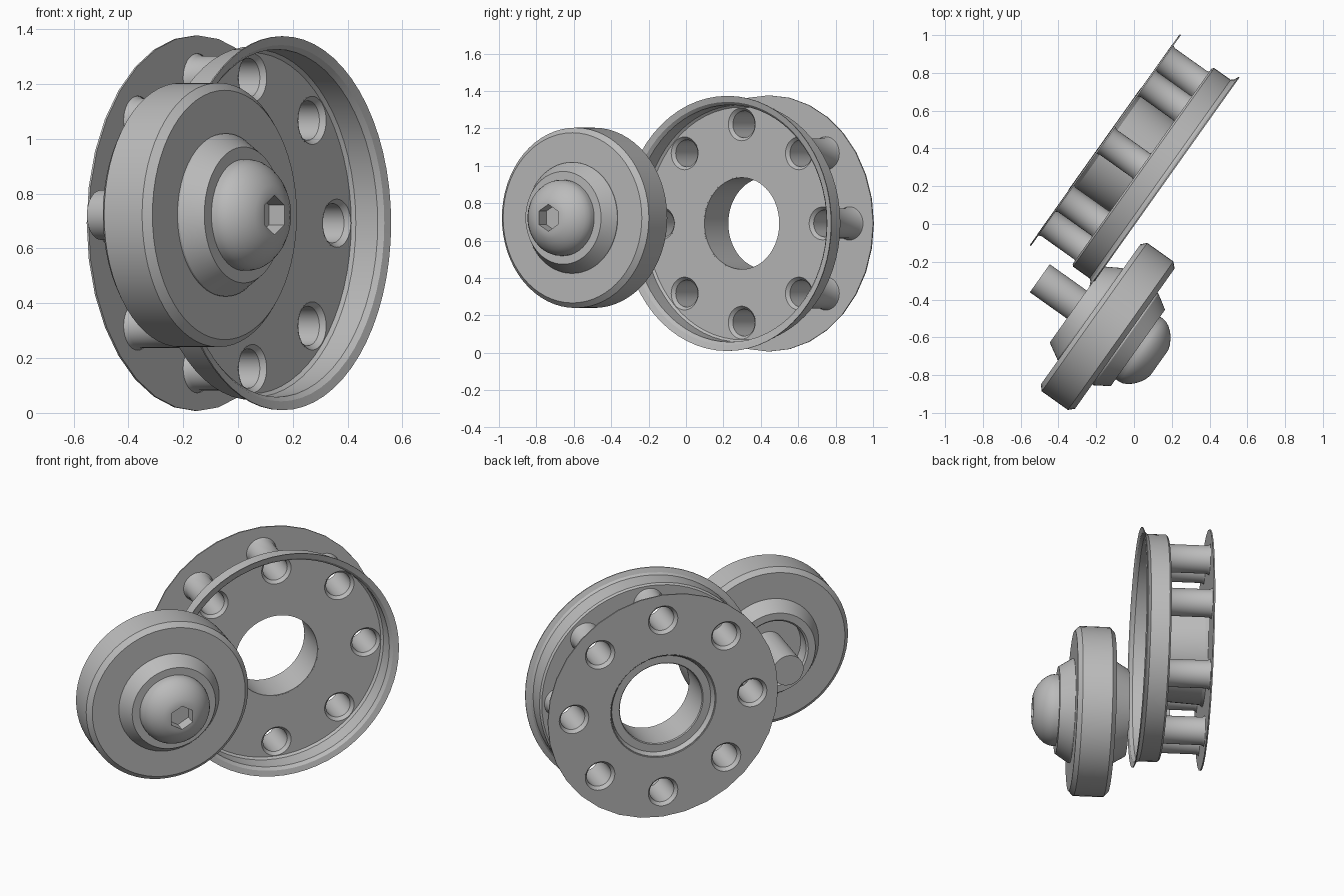
import bpy, bmesh
from math import sin, cos, pi, radians
from mathutils import Matrix, Vector

if "Cube" in bpy.data.objects:
    bpy.data.objects.remove(bpy.data.objects["Cube"])

steel = bpy.data.materials.new("grey_steel")
GREY = (0.5, 0.5, 0.5, 1)
steel.use_nodes = True
steel.diffuse_color = GREY
steel.node_tree.nodes["Principled BSDF"].inputs["Base Color"].default_value = GREY

# Both assemblies share one tilted axis: local z runs along it, local y is up
TILT = radians(35.4)
ACROSS = Vector((sin(TILT), cos(TILT), 0))
AXIS = Vector((cos(TILT), -sin(TILT), 0))


def frame(shift, height):
    m = Matrix((ACROSS, Vector((0, 0, 1)), AXIS)).transposed().to_4x4()
    m.translation = ACROSS * shift + Vector((0, 0, height))
    return m


def add_lathe(bm, profile, sides, closed=False, centre=(0, 0), phase=0.0):
    """Turn a (radius, height) profile; closed joins its ends, else they are capped."""
    rings = []
    for r, h in profile:
        angles = [phase + 2 * pi * i / sides for i in range(sides)]
        rings.append([bm.verts.new((centre[0] + r * cos(t), centre[1] + r * sin(t), h))
                      for t in angles])
    pairs = list(zip(rings, rings[1:]))
    if closed:
        pairs.append((rings[-1], rings[0]))
    else:
        bm.faces.new(rings[0])
        bm.faces.new(rings[-1])
    for a, b in pairs:
        for i in range(sides):
            j = (i + 1) % sides
            bm.faces.new((a[i], a[j], b[j], b[i]))


def finish(name, bm, place):
    bmesh.ops.recalc_face_normals(bm, faces=bm.faces)
    mesh = bpy.data.meshes.new(name)
    bm.to_mesh(mesh)
    bm.free()
    mesh.materials.append(steel)
    obj = bpy.data.objects.new(name, mesh)
    obj.matrix_world = place
    bpy.context.collection.objects.link(obj)
    return obj


def lathe(name, place, profile, sides=64, **kw):
    bm = bmesh.new()
    add_lathe(bm, profile, sides, **kw)
    return finish(name, bm, place)


def cut(target, cutter):
    cutter.hide_render = True
    mod = target.modifiers.new("cut", "BOOLEAN")
    mod.operation = "DIFFERENCE"
    mod.solver = "EXACT"
    mod.object = cutter
    bpy.context.view_layer.update()
    bpy.context.view_layer.objects.active = target
    bpy.ops.object.modifier_apply(modifier=mod.name)
    bpy.data.objects.remove(cutter)


# Drum: thin back disc, flared front cup, spacer tubes and a hub
drum = frame(0.274, 0.692)
PITCH = 0.53
spots = [(PITCH * cos(i * pi / 4), PITCH * sin(i * pi / 4)) for i in range(8)]

back_disc = lathe("back_disc", drum,
                  [(0.31, -0.385), (0.685, -0.385), (0.685, -0.377), (0.31, -0.377)],
                  sides=32, closed=True)
front_cup = lathe("front_cup", drum,
                  [(0.25, -0.142), (0.635, -0.142), (0.645, -0.132), (0.645, -0.025),
                   (0.655, -0.012), (0.682, 0.0), (0.682, 0.006), (0.65, -0.002),
                   (0.634, -0.02), (0.634, -0.118), (0.622, -0.13), (0.25, -0.13)],
                  closed=True)

for plate in (back_disc, front_cup):
    bm = bmesh.new()
    for spot in spots:
        add_lathe(bm, [(0.089, -0.5), (0.089, 0.1)], 32, centre=spot)
    cut(plate, finish("hole_cutter", bm, drum))

bm = bmesh.new()
for spot in spots:
    add_lathe(bm, [(0.091, -0.386), (0.088, -0.386), (0.072, -0.365), (0.072, -0.148),
                   (0.088, -0.129), (0.091, -0.129), (0.08, -0.15), (0.08, -0.362)],
              32, closed=True, centre=spot)
finish("spacer_tubes", bm, drum)

lathe("hub_tube", drum,
      [(0.33, -0.388), (0.315, -0.388), (0.3, -0.37), (0.295, -0.355), (0.25, -0.355),
       (0.245, -0.35), (0.245, -0.13), (0.3, -0.135), (0.312, -0.36)], closed=True)

# Roller: chamfered wheel with a conical boss on each side
roller = frame(-0.523, 0.722)
lathe("roller_wheel", roller,
      [(0.2, 0.09), (0.455, 0.09), (0.482, 0.115), (0.482, 0.285),
       (0.455, 0.312), (0.2, 0.312)], closed=True)
lathe("front_boss", roller, [(0.297, 0.3), (0.297, 0.32), (0.248, 0.397), (0.08, 0.397),
                             (0.08, 0.3)], closed=True)
lathe("back_boss", roller, [(0.297, 0.1), (0.297, 0.085), (0.247, 0.0), (0.205, 0.0),
                            (0.195, 0.01), (0.195, 0.1), (0.08, 0.1), (0.08, 0.12),
                            (0.297, 0.12)], closed=True)

# Bolt: plain shank and domed head with a hexagonal socket
bolt = lathe("bolt", roller,
             [(0.091, -0.24), (0.091, 0.385), (0.203, 0.385), (0.203, 0.42),
              (0.199, 0.44), (0.188, 0.462), (0.168, 0.487), (0.14, 0.51),
              (0.11, 0.526), (0.082, 0.535)])
cut(bolt, lathe("socket_cutter", roller, [(0.072, 0.465), (0.072, 0.6)], sides=6,
                phase=pi / 2))

# Smooth the turned surfaces, keep hard edges
bpy.ops.object.select_all(action="DESELECT")
for obj in bpy.context.collection.objects:
    if obj.type == "MESH":
        obj.select_set(True)
        bpy.context.view_layer.objects.active = obj
bpy.ops.object.shade_smooth_by_angle(angle=radians(28))
